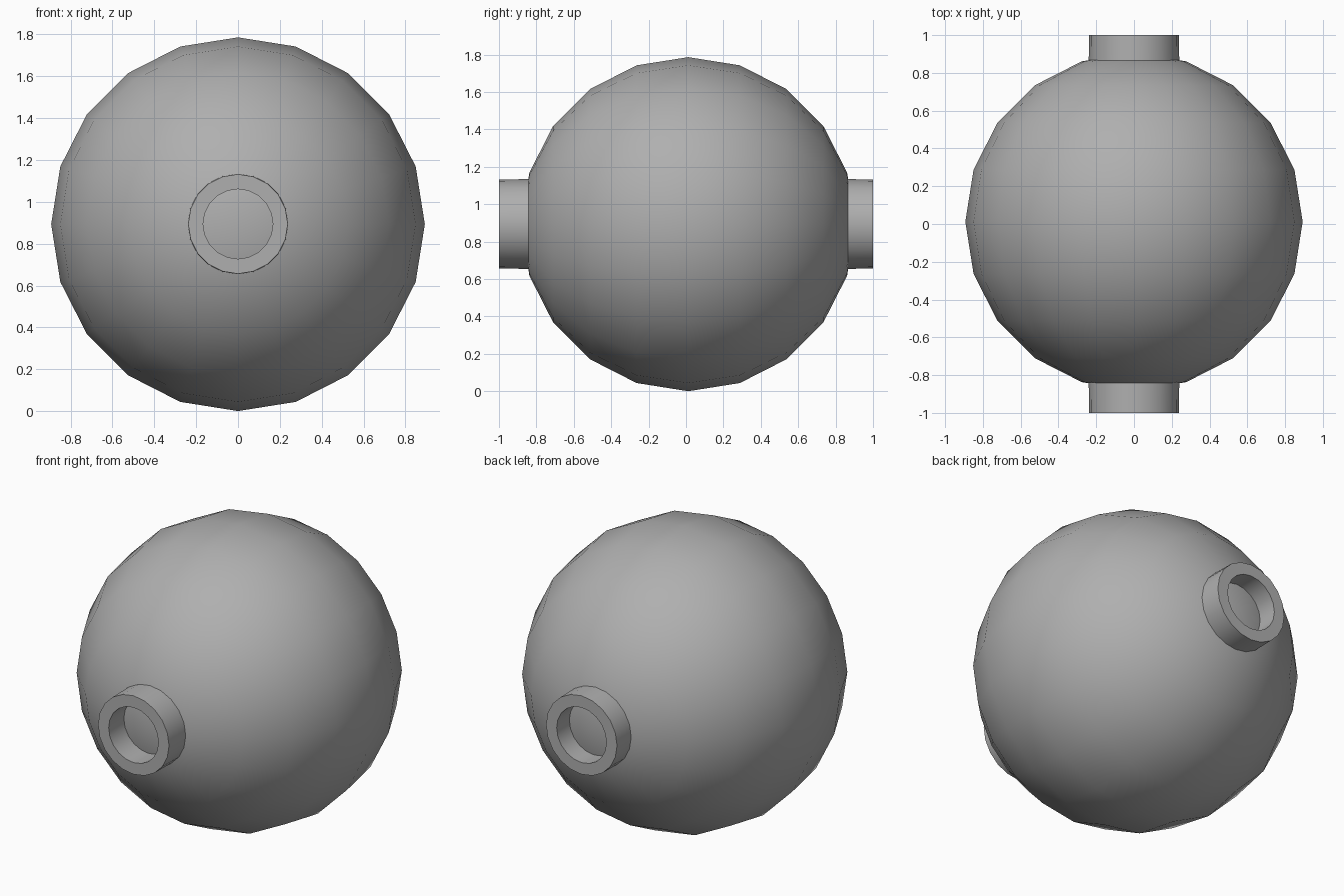
import bpy, bmesh
from math import pi, sin, cos, radians

if "Cube" in bpy.data.objects:
    bpy.data.objects.remove(bpy.data.objects["Cube"])

R = 0.893     # ball radius
CY = 0.012    # ball sits slightly behind the middle
SIDES = 20

# Dark grey for everything
grey = bpy.data.materials.new("dark_grey")
grey.diffuse_color = (0.43, 0.43, 0.43, 1)
grey.use_nodes = True
grey.node_tree.nodes["Principled BSDF"].inputs["Base Color"].default_value = grey.diffuse_color


def finish(obj):
    obj.data.materials.append(grey)
    bpy.ops.object.select_all(action='DESELECT')
    obj.select_set(True)
    bpy.context.view_layer.objects.active = obj
    bpy.ops.object.shade_smooth_by_angle(angle=radians(35))


def ring_lathe(name, profile, cz):
    """Revolve a closed (radius, y) profile around the y axis."""
    bm = bmesh.new()
    loops = []
    for i in range(SIDES):
        a = 2 * pi * i / SIDES
        loops.append([bm.verts.new((r * cos(a), y, cz + r * sin(a))) for r, y in profile])
    n = len(profile)
    for i in range(SIDES):
        p, q = loops[i], loops[(i + 1) % SIDES]
        for j in range(n):
            k = (j + 1) % n
            bm.faces.new((p[j], p[k], q[k], q[j]))
    bmesh.ops.recalc_face_normals(bm, faces=bm.faces)
    mesh = bpy.data.meshes.new(name)
    bm.to_mesh(mesh)
    bm.free()
    obj = bpy.data.objects.new(name, mesh)
    bpy.context.collection.objects.link(obj)
    finish(obj)
    return obj


# Main ball, poles facing front and back
bpy.ops.mesh.primitive_uv_sphere_add(segments=SIDES, ring_count=SIDES // 2, radius=R,
                                     location=(0, CY, R), rotation=(pi / 2, 0, 0))
ball = bpy.context.object
ball.name = "ball"
finish(ball)

# Short tube collars at both poles, open to the ball surface
for name, s in (("front_collar", -1), ("back_collar", 1)):
    base = s * (R * cos(pi / 10) - 0.005) + CY
    ring_lathe(name, [(0.24, base), (0.238, s), (0.167, s), (0.167, base)], R + 0.001)
